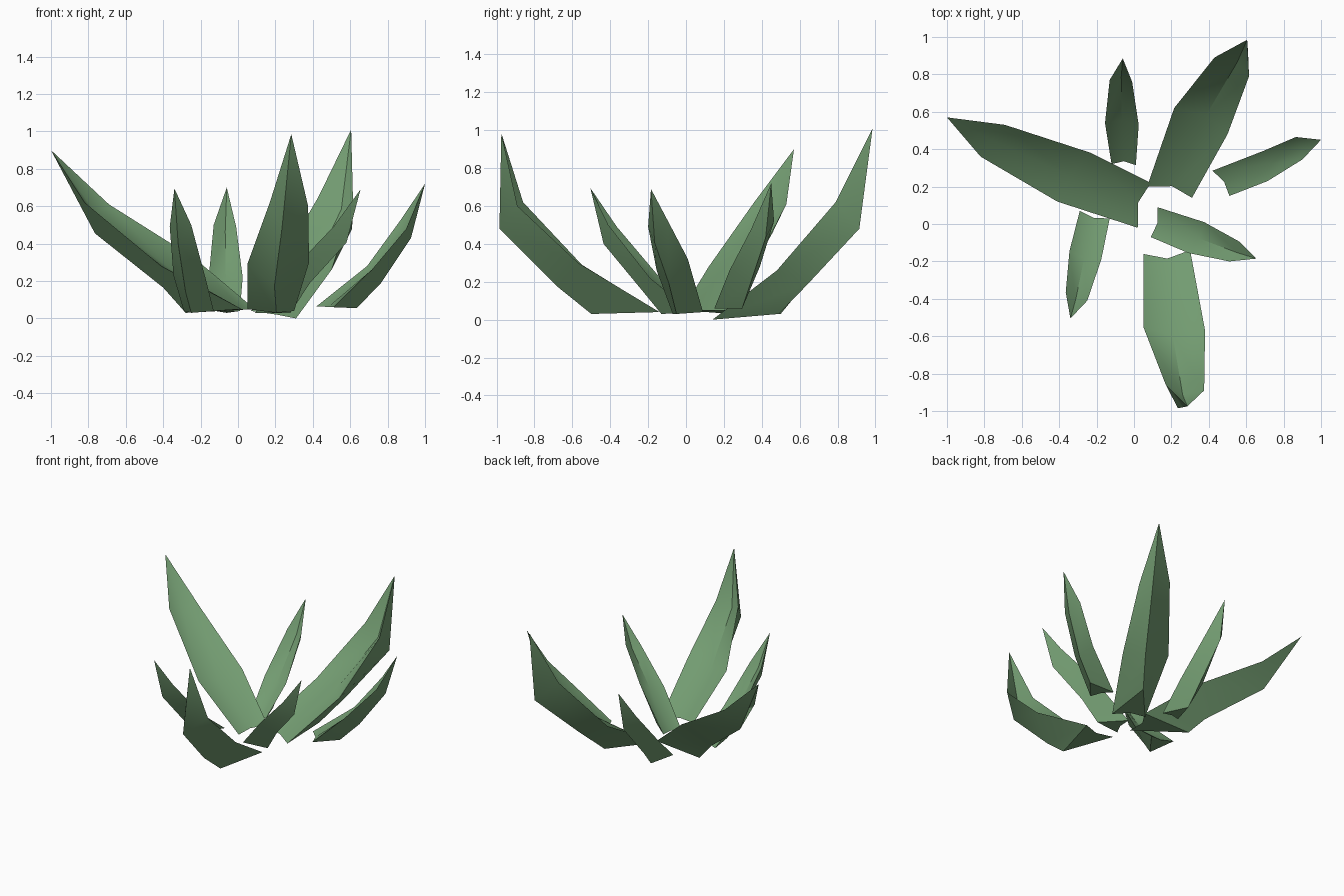
import bpy
import bmesh
import math
from mathutils import Vector

cube = bpy.data.objects.get("Cube")
if cube:
    bpy.data.objects.remove(cube, do_unlink=True)

# Single leaf colour
green = bpy.data.materials.new("leaf_green")
green.use_nodes = True
leaf_colour = (0.17, 0.33, 0.165, 1.0)
green.diffuse_color = leaf_colour
shader = green.node_tree.nodes["Principled BSDF"]
shader.inputs["Base Color"].default_value = leaf_colour
shader.inputs["Roughness"].default_value = 0.8


def build_leaf(name, edge_a, edge_b, keel, tip):
    """Pointed leaf: two side edges, an inner valley and an outer keel.

    Each path runs from the foot to the last section before the tip.
    """
    bm = bmesh.new()

    # Kite-shaped cross-sections: edge, valley, edge, keel
    rings = []
    for i, points in enumerate(zip(edge_a, edge_b, keel)):
        a, b, k = map(Vector, points)
        valley_depth = 0.1 if i == 0 else 0.34
        valley = ((a + b) / 2).lerp(k, valley_depth)
        rings.append([bm.verts.new(p) for p in (a, valley, b, k)])

    # Walls between the sections, then the point and the foot
    for low, high in zip(rings, rings[1:]):
        for i in range(4):
            j = (i + 1) % 4
            bm.faces.new((low[i], low[j], high[j], high[i]))
    point = bm.verts.new(tip)
    last = rings[-1]
    for i in range(4):
        bm.faces.new((last[i], last[(i + 1) % 4], point))
    a, valley, b, k = rings[0]
    bm.faces.new((a, valley, k))
    bm.faces.new((valley, b, k))
    bmesh.ops.recalc_face_normals(bm, faces=bm.faces)

    mesh = bpy.data.meshes.new(name)
    bm.to_mesh(mesh)
    bm.free()
    mesh.materials.append(green)
    leaf = bpy.data.objects.new(name, mesh)
    bpy.context.collection.objects.link(leaf)

    # Soft along the blade, crisp at the edges and keel
    bpy.ops.object.select_all(action="DESELECT")
    leaf.select_set(True)
    bpy.context.view_layer.objects.active = leaf
    bpy.ops.object.shade_smooth_by_angle(angle=math.radians(45))


# Three large leaves
build_leaf(
    name="large_front_leaf",
    edge_a=[(0.05, -0.16, 0.05), (0.05, -0.55, 0.29), (0.17, -0.86, 0.62)],
    edge_b=[(0.30, -0.14, 0.04), (0.38, -0.57, 0.30), (0.375, -0.89, 0.60)],
    keel=[(0.205, -0.50, 0.03), (0.195, -0.68, 0.175), (0.235, -0.985, 0.48)],
    tip=(0.285, -0.975, 0.985))

build_leaf(
    name="large_right_leaf",
    edge_a=[(0.02, -0.02, 0.05), (-0.41, 0.12, 0.28), (-0.82, 0.36, 0.62)],
    edge_b=[(0.09, 0.22, 0.05), (-0.23, 0.38, 0.32), (-0.69, 0.53, 0.61)],
    keel=[(-0.28, 0.24, 0.03), (-0.40, 0.27, 0.165), (-0.765, 0.455, 0.455)],
    tip=(-1.0, 0.57, 0.90))

build_leaf(
    name="large_back_leaf",
    edge_a=[(0.07, 0.20, 0.04), (0.215, 0.62, 0.28), (0.43, 0.89, 0.65)],
    edge_b=[(0.31, 0.14, 0.0), (0.50, 0.48, 0.26), (0.615, 0.79, 0.62)],
    keel=[(0.33, 0.49, 0.03), (0.44, 0.645, 0.19), (0.61, 0.915, 0.48)],
    tip=(0.605, 0.985, 1.01))

# Four small leaves
build_leaf(
    name="small_left_leaf",
    edge_a=[(0.42, 0.285, 0.065), (0.69, 0.39, 0.28), (0.865, 0.465, 0.52)],
    edge_b=[(0.51, 0.15, 0.06), (0.715, 0.23, 0.26), (0.90, 0.345, 0.48)],
    keel=[(0.635, 0.295, 0.055), (0.765, 0.34, 0.19), (0.925, 0.42, 0.43)],
    tip=(1.0, 0.45, 0.72))

build_leaf(
    name="small_front_left_leaf",
    edge_a=[(0.125, 0.09, 0.04), (0.375, 0.01, 0.32), (0.565, -0.095, 0.52)],
    edge_b=[(0.09, -0.07, 0.03), (0.29, -0.155, 0.26), (0.51, -0.20, 0.49)],
    keel=[(0.28, -0.05, 0.03), (0.385, -0.09, 0.19), (0.58, -0.165, 0.405)],
    tip=(0.655, -0.185, 0.69))

build_leaf(
    name="small_back_leaf",
    edge_a=[(-0.12, 0.32, 0.04), (-0.155, 0.54, 0.235), (-0.13, 0.77, 0.50)],
    edge_b=[(0.01, 0.315, 0.04), (0.025, 0.53, 0.22), (-0.01, 0.76, 0.49)],
    keel=[(-0.06, 0.50, 0.03), (-0.065, 0.59, 0.14), (-0.065, 0.83, 0.41)],
    tip=(-0.06, 0.885, 0.70))

build_leaf(
    name="small_front_right_leaf",
    edge_a=[(-0.29, 0.07, 0.04), (-0.345, -0.145, 0.23), (-0.365, -0.365, 0.49)],
    edge_b=[(-0.13, 0.03, 0.04), (-0.175, -0.19, 0.22), (-0.25, -0.41, 0.50)],
    keel=[(-0.25, -0.13, 0.03), (-0.28, -0.22, 0.14), (-0.32, -0.435, 0.40)],
    tip=(-0.34, -0.505, 0.695))
